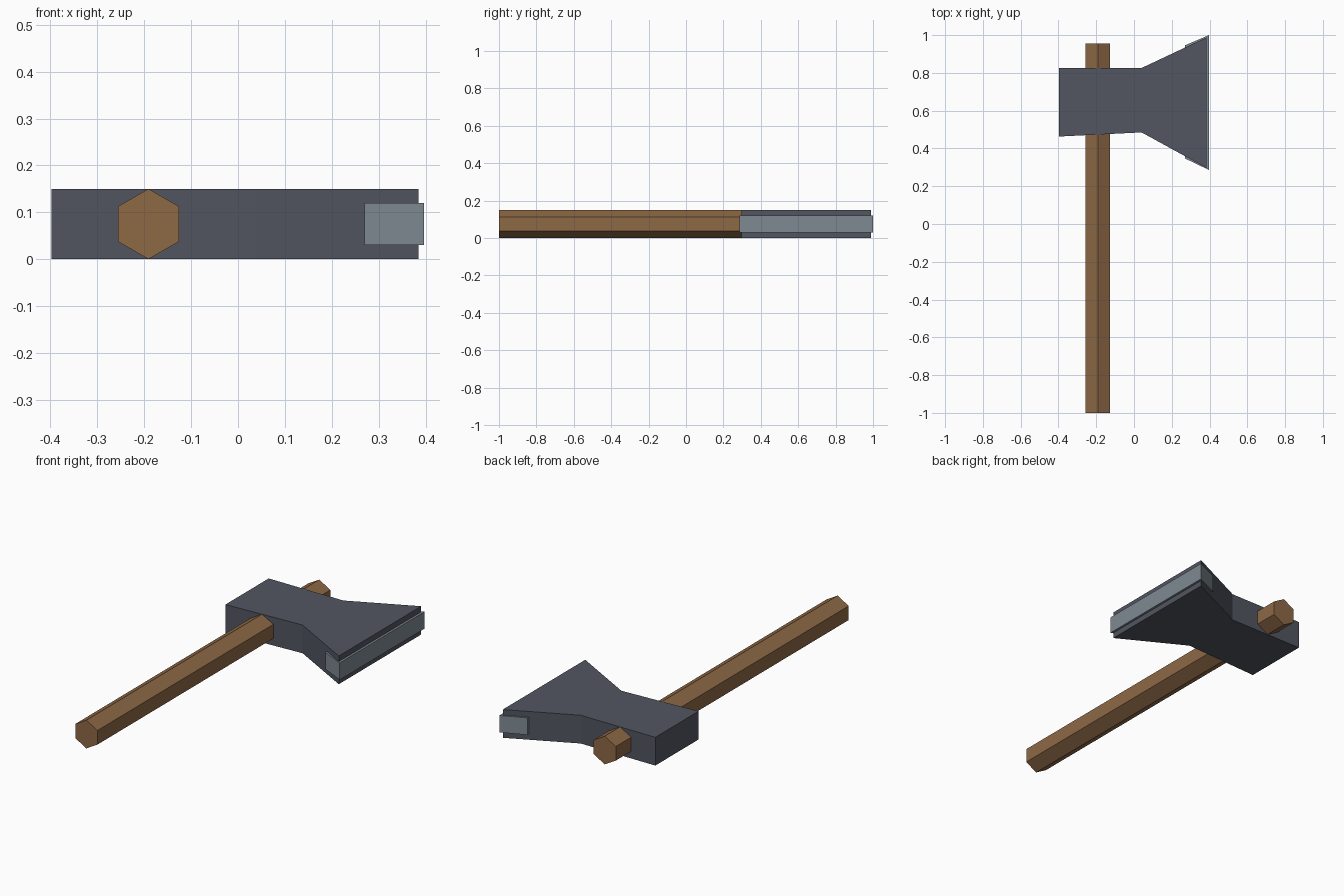
import bpy, bmesh, math

if "Cube" in bpy.data.objects:
    bpy.data.objects.remove(bpy.data.objects["Cube"])


def material(name, rgb):
    m = bpy.data.materials.new(name)
    m.diffuse_color = (*rgb, 1)
    m.use_nodes = True
    m.node_tree.nodes["Principled BSDF"].inputs["Base Color"].default_value = m.diffuse_color
    return m


def prism(name, profile, extrude, mat):
    """Extrude a closed 3D profile along a vector into a flat-shaded solid."""
    bm = bmesh.new()
    face = bm.faces.new([bm.verts.new(p) for p in profile])
    new = bmesh.ops.extrude_face_region(bm, geom=[face])["geom"]
    bmesh.ops.translate(bm, vec=extrude,
                        verts=[v for v in new if isinstance(v, bmesh.types.BMVert)])
    bmesh.ops.recalc_face_normals(bm, faces=bm.faces)
    me = bpy.data.meshes.new(name)
    bm.to_mesh(me)
    bm.free()
    me.materials.append(mat)
    ob = bpy.data.objects.new(name, me)
    bpy.context.collection.objects.link(ob)
    return ob


wood = material("brown wood", (0.27, 0.14, 0.06))
iron = material("dark iron", (0.085, 0.092, 0.12))
steel = material("light steel", (0.21, 0.25, 0.29))

# Handle: hexagonal shaft with an edge on top
hexagon = [(-0.191 + 0.075 * math.sin(a), -1, 0.075 + 0.075 * math.cos(a))
           for a in (math.tau * i / 6 for i in range(6))]
prism("handle", hexagon, (0, 1.955, 0), wood)

# Axe head: slab flaring toward the cutting side
head = [(-0.398, 0.463), (0.04, 0.485), (0.385, 0.296),
        (0.385, 0.988), (0.04, 0.826), (-0.398, 0.826)]
prism("axe_head", [(x, y, 0) for x, y in head], (0, 0, 0.15), iron)

# Cutting edge: thinner steel plate poking out past the flare
edge = [(0.27, 0.347), (0.397, 0.286), (0.397, 1.0), (0.27, 0.946)]
prism("cutting_edge", [(x, y, 0.03) for x, y in edge], (0, 0, 0.09), steel)
